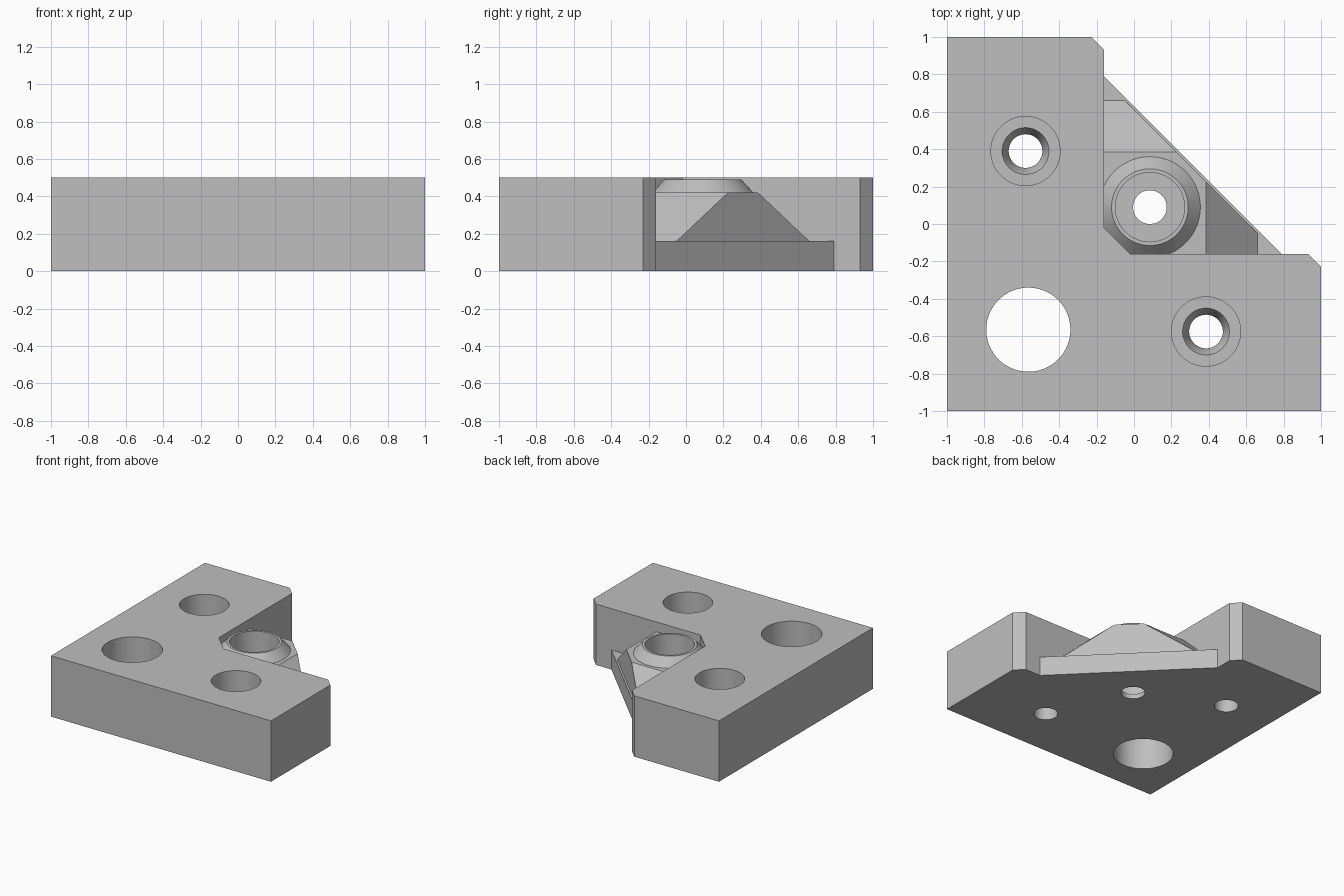
import bpy, bmesh
from math import cos, sin, pi, radians

old = bpy.data.objects.get("Cube")
if old:
    bpy.data.objects.remove(old, do_unlink=True)

grey = bpy.data.materials.new("plain grey")
grey.use_nodes = True
colour = (0.52, 0.52, 0.52, 1)
grey.diffuse_color = colour
grey.node_tree.nodes["Principled BSDF"].inputs["Base Color"].default_value = colour


def loft(name, rings):
    """Solid through rings of matching 3D points, capped at both ends."""
    bm = bmesh.new()
    loops = [[bm.verts.new(p) for p in ring] for ring in rings]
    n = len(loops[0])
    for a, b in zip(loops, loops[1:]):
        for i in range(n):
            j = (i + 1) % n
            bm.faces.new((a[i], a[j], b[j], b[i]))
    bm.faces.new(loops[0][::-1])
    bm.faces.new(loops[-1])
    bmesh.ops.recalc_face_normals(bm, faces=bm.faces)
    mesh = bpy.data.meshes.new(name)
    bm.to_mesh(mesh)
    bm.free()
    mesh.materials.append(grey)
    obj = bpy.data.objects.new(name, mesh)
    bpy.context.collection.objects.link(obj)
    return obj


def at(points, z):
    return [(x, y, z) for x, y in points]


def turned(name, centre, profile, sides=64):
    """Round solid from (radius, z) pairs."""
    cx, cy = centre
    return loft(name, [[(cx + r * cos(2 * pi * i / sides),
                         cy + r * sin(2 * pi * i / sides), z)
                        for i in range(sides)] for r, z in profile])


def combine(target, tool, operation):
    mod = target.modifiers.new(tool.name, "BOOLEAN")
    mod.operation, mod.object, mod.solver = operation, tool, "EXACT"
    bpy.context.view_layer.objects.active = target
    bpy.ops.object.modifier_apply(modifier=mod.name)
    bpy.data.objects.remove(tool, do_unlink=True)


# L-shaped block with chamfered arm tips and inner corner, symmetric about x = y
half = [(-1, -1), (1, -1), (1, -0.23), (0.93, -0.16), (-0.02, -0.16)]
outline = half + [(y, x) for x, y in half[:0:-1]]
block = loft("corner_block", [at(outline, 0), at(outline, 0.5)])

# Low triangular web across the inside corner
web_plan = [(-0.3, -0.3), (0.93, -0.3), (-0.3, 0.93)]
web = loft("corner_web", [at(web_plan, 0), at(web_plan, 0.16)])


# Pedestal with two sloping sides and an upright diagonal face
def pedestal_ring(reach, z):
    cut = 0.61 - reach
    return at([(-0.3, -0.3), (reach, -0.3), (reach, cut),
               (cut, reach), (-0.3, reach)], z)


pedestal = loft("pedestal", [pedestal_ring(0.7235, 0.1), pedestal_ring(0.385, 0.42)])

# Tapered round boss on the pedestal
middle = (0.085, 0.09)
boss = turned("boss", middle, [(0.27, 0.3), (0.27, 0.42), (0.205, 0.49)])

for part in (web, pedestal, boss):
    combine(block, part, "UNION")

# Through hole, two countersunk screw pockets and the boss bore
cutters = [
    turned("large_hole", (-0.565, -0.565), [(0.225, -0.1), (0.225, 0.6)]),
    turned("boss_bore", middle, [(0.09, -0.1), (0.09, 0.04), (0.185, 0.04), (0.185, 0.6)]),
]
for place in ((-0.58, 0.39), (0.385, -0.575)):
    cutters.append(turned("screw_pocket", place, [
        (0.09, -0.1), (0.09, 0.13), (0.125, 0.2), (0.185, 0.2), (0.185, 0.6)]))
for cutter in cutters:
    combine(block, cutter, "DIFFERENCE")

# Smooth round walls, sharp edges
bpy.ops.object.select_all(action="DESELECT")
block.select_set(True)
bpy.context.view_layer.objects.active = block
bpy.ops.object.shade_smooth_by_angle(angle=radians(30))
